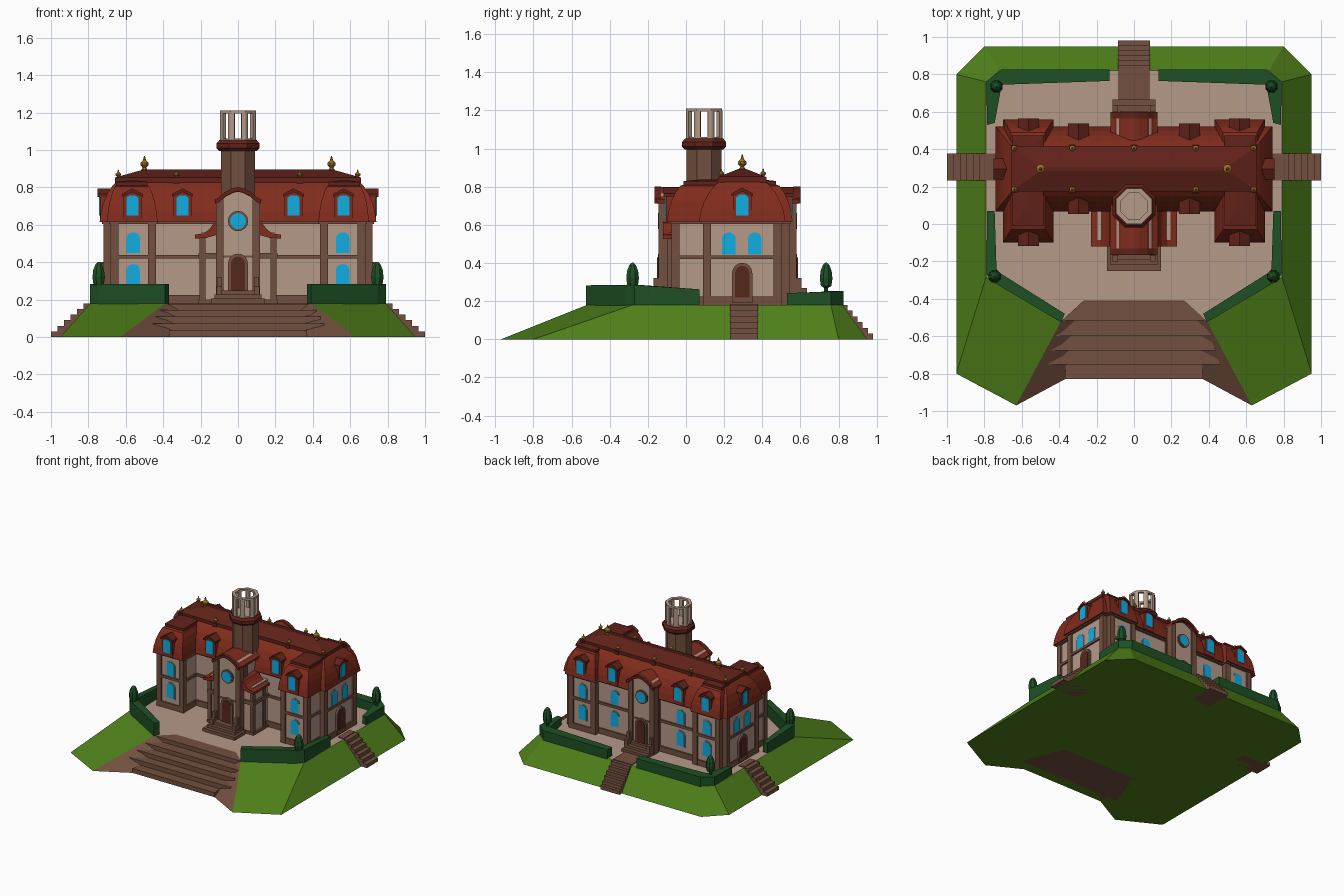
import bpy, bmesh, math
from mathutils import Matrix, Vector

if "Cube" in bpy.data.objects:
    bpy.data.objects.remove(bpy.data.objects["Cube"])

def mat(name, r, g, b):
    m = bpy.data.materials.new(name)
    m.diffuse_color = (r, g, b, 1)
    m.use_nodes = True
    m.node_tree.nodes["Principled BSDF"].inputs["Base Color"].default_value = m.diffuse_color
    return m

TAN, BROWN = mat("plaster", .46, .32, .25), mat("stone_brown", .17, .08, .05)
RED, DARK = mat("roof_red", .22, .025, .012), mat("roof_dark", .12, .016, .01)
GRASS, HEDGE = mat("grass", .08, .22, .01), mat("hedge_green", .013, .08, .018)
GLASS, DOOR, GOLD = mat("glass", .005, .42, .75), mat("door_wood", .09, .02, .012), mat("gold", .35, .18, .02)
I = Matrix()

def loft(name, rings, m, M=I, closed=False):
    """Skin a list of equal-length vertex rings, with end caps."""
    bm = bmesh.new()
    R = [[bm.verts.new(M @ Vector(p)) for p in r] for r in rings]
    n = len(R[0])
    pairs = list(zip(R, R[1:])) + ([(R[-1], R[0])] if closed else [])
    for a, b in pairs:
        for i in range(n):
            bm.faces.new((a[i], a[(i + 1) % n], b[(i + 1) % n], b[i]))
    if not closed:
        bm.faces.new(R[0]); bm.faces.new(R[-1])
    bmesh.ops.recalc_face_normals(bm, faces=bm.faces)
    me = bpy.data.meshes.new(name)
    bm.to_mesh(me); bm.free()
    me.materials.append(m)
    o = bpy.data.objects.new(name, me)
    bpy.context.collection.objects.link(o)
    return o

def rect(x0, x1, y0, y1, z):
    return [(x0, y0, z), (x1, y0, z), (x1, y1, z), (x0, y1, z)]

def box(name, x0, x1, y0, y1, z0, z1, m, M=I):
    return loft(name, [rect(x0, x1, y0, y1, z0), rect(x0, x1, y0, y1, z1)], m, M)

def plate(name, pts, y0, y1, m, M=I):
    """Extrude an (x, z) outline along y."""
    return loft(name, [[(x, y, z) for x, z in pts] for y in (y0, y1)], m, M)

def lathe(name, prof, n, loc, m, closed=False):
    ph = math.pi / n
    rings = [[(loc[0] + r * math.cos(ph + 2 * ph * i), loc[1] + r * math.sin(ph + 2 * ph * i), z)
              for i in range(n)] for r, z in prof]
    return loft(name, rings, m, closed=closed)

def arch(w, z0, z1, rise=None, n=8):
    rise = rise or w / 2
    return [(-w / 2, z0), (w / 2, z0)] + [(w / 2 * math.cos(math.pi * i / n),
            z1 - rise + rise * math.sin(math.pi * i / n)) for i in range(n + 1)]

def disc(r, z, n=16):
    return [(r * math.cos(2 * math.pi * i / n), z + r * math.sin(2 * math.pi * i / n)) for i in range(n)]

def face(x, y, deg=0):
    """Wall frame: local -y points out of the wall."""
    return Matrix.Translation((x, y, 0)) @ Matrix.Rotation(math.radians(deg), 4, 'Z')

# grassy mound with plateau
half_b = [(.8, .95), (.95, .8), (.95, -.8), (.63, -.97), (.37, -.83)]
half_t = [(.72, .82), (.79, .76), (.79, -.28), (.39, -.52), (.27, -.41)]
ring = lambda h, z: [(x, y, z) for x, y in h] + [(-x, y, z) for x, y in reversed(h)]
mound = loft("grass_mound", [ring(half_b, 0), ring(half_t, .18)], GRASS)
mound.data.materials.append(BROWN)
mound.data.materials.append(TAN)
for p in mound.data.polygons:
    if p.center.z > .17: p.material_index = 2
    elif p.center.y < -.5 and abs(p.center.x) < .5: p.material_index = 1

# broad front steps
for w0, w1, y, z in [(.27, .4, -.515, .178), (.28, .42, -.6, .145), (.3, .44, -.675, .11),
                     (.32, .46, -.75, .073), (.34, .37, -.83, .036)]:
    loft("front_step", [[(-w1, y, h), (w1, y, h), (w0, -.41, h), (-w0, -.41, h)] for h in (0, z)], BROWN)

# narrow stairs at back and sides
def stair(M, w, run, path):
    box("stair_path", -w, w, 0, path, .1, .186, BROWN, M)
    for i in range(6):
        box("stair_step", -w, w, -run * (i + 1) / 6, .05, 0, .18 - .03 * i, BROWN, M)
stair(face(0, .82, 180), .085, .16, .2)
for s in (1, -1):
    stair(face(s * .79, .305, s * 90), .073, .21, .05)

# hedges and trees
def hedge(s, pts):
    loft("hedge", [[(s * ox, oy, .15), (s * ox, oy, z), (s * ix, iy, z), (s * ix, iy, .15)]
                   for ox, oy, ix, iy, z in pts], HEDGE)
for s in (1, -1):
    hedge(s, [(.39, -.525, .37, -.48, .283), (.745, -.315, .72, -.26, .285),
              (.79, -.27, .735, -.24, .285), (.785, .07, .745, .07, .262)])
    hedge(s, [(.13, .825, .13, .765, .25), (.71, .825, .70, .745, .253),
              (.79, .76, .71, .73, .25), (.785, .53, .745, .54, .242)])
    for x, y in ((.745, -.28), (.735, .735)):
        lathe("topiary_tree", [(.012, .18), (.012, .27), (.03, .28), (.036, .32), (.031, .36),
                               (.018, .39), (.004, .402)], 8, (s * x, y), HEDGE)

# walls with corner posts and string courses
def block(name, x0, x1, y0, y1):
    box(name + "_walls", x0, x1, y0, y1, .17, .63, TAN)
    for z0, z1, e in ((.17, .225, .01), (.42, .44, .012), (.605, .625, .02)):
        box(name + "_band", x0 - e, x1 + e, y0 - e, y1 + e, z0, z1, BROWN)
    for x in (x0, x1):
        for y in (y0, y1):
            cx, cy = (x - .012, x + .03) if x == x0 else (x - .03, x + .012), \
                     (y - .012, y + .03) if y == y0 else (y - .03, y + .012)
            box(name + "_post", *cx, *cy, .17, .62, BROWN)

# curved mansard roof with overhanging rim and hipped cap
def mansard(name, a, b, top, ridge, zr):
    lerp = lambda f: [p + (q - p) * f for p, q in zip(a, b)]
    loft(name + "_roof", [rect(*lerp(f), z) for f, z in
         ((0, .615), (.08, .67), (.22, .72), (.45, .77), (.7, .805), (1, top))], RED)
    g = (b[0] - .012, b[1] + .012, b[2] - .012, b[3] + .012)
    loft(name + "_roof_cap", [rect(*g, top - .012), rect(*g, top + .015), rect(*ridge, zr)], DARK)

block("main", -.708, .708, .1, .49)
mansard("main", (-.74, .74, .068, .522), (-.645, .645, .185, .405), .838, (-.5, .5, .285, .305), .897)
for s in (1, -1):
    xs = lambda a, b: sorted((s * a, s * b))
    block("wing", *xs(.45, .67), -.065, .53)
    mansard("wing", (*xs(.43, .7), -.1, .56), (*xs(.495, .64), .0, .46), .815, (*xs(.555, .58), .08, .4), .838)

# windows, doors and dormers
def window(M, z0, z1):
    plate("window_frame", arch(.082, z0 - .006, z1 + .006, .035), -.004, .01, TAN, M)
    plate("window_glass", arch(.07, z0, z1, .03), -.007, .01, GLASS, M)

def door(M, z0, z1, w):
    plate("door_frame", arch(w + .03, z0 - .03, z1 + .016), -.018, .01, BROWN, M)
    plate("door_leaf", arch(w, z0, z1), -.022, .01, DOOR, M)

def dormer(M):
    plate("dormer_body", [(-.048, .62), (.048, .62), (.048, .76), (0, .78), (-.048, .76)], 0, .1, RED, M)
    plate("dormer_roof", [(-.056, .75), (0, .775), (.056, .75), (.056, .765), (0, .795), (-.056, .765)],
          -.012, .12, DARK, M)
    plate("dormer_glass", [(-.032, .65), (.032, .65), (.032, .745), (.015, .758), (-.015, .758), (-.032, .745)],
          -.006, .02, GLASS, M)

for s in (1, -1):
    for x, yf, yb in ((.565, -.105, .553), (.297, .065, .525)):
        dormer(face(s * x, yf))
        dormer(face(s * x, yb, 180))
    dormer(face(s * .738, .295, s * 90))
    for z0, z1 in ((.45, .56), (.27, .39)):
        window(face(s * .56, -.065), z0, z1)
        window(face(s * .56, .53, 180), z0, z1)
        window(face(s * .297, .49, 180), z0, z1)
    for y in (.225, .36):
        window(face(s * .708, y, s * 90), .445, .56)
    door(face(s * .708, .295, s * 90), .22, .385, .075)

# entrance bays with barrel roof, round window and door
def bay(M, depth):
    plate("bay_wall", arch(.2, .17, .785, .05), 0, depth, TAN, M)
    for s in (1, -1):
        box("bay_post", s * .078, s * .118, -.015, .04, .17, .735, BROWN, M)
        box("bay_side_pilaster", s * .1, s * .112, .06, .1, .17, .735, BROWN, M)
    outer = [(-.125, .735), (-.105, .745), (-.07, .775), (-.03, .795), (0, .802)]
    outer += [(-x, z) for x, z in reversed(outer[:-1])]
    inner = [(x * .95, z - .022) for x, z in reversed(outer)]
    plate("bay_roof_rim", outer + inner, -.035, -.0, DARK, M)
    plate("bay_roof", [(x, z - .003) for x, z in outer + inner], -.02, depth, RED, M)
    plate("round_window_frame", disc(.054, .62), -.012, .01, BROWN, M)
    plate("round_window_glass", disc(.043, .62), -.016, .01, GLASS, M)
    door(M, .25, .43, .075)
    box("bay_band", -.11, .11, -.006, .1, .425, .437, BROWN, M)

F = face(0, -.13)
bay(F, .3)
bay(face(0, .565, 180), .2)
for M, d, w in ((F, .12, .145), (face(0, .565, 180), .1, .115)):
    for i in range(3):
        box("porch_step", -w + .02 * i, w - .02 * i, -d + .03 * i, .02, .17, .205 + .022 * i, BROWN, M)
    for s in (1, -1):
        box("porch_pedestal", s * .085, s * .115, -.07, 0, .17, .27, BROWN, M)
        box("porch_pedestal_tall", s * .088, s * .112, -.04, 0, .17, .32, BROWN, M)

# side annexes with flared roofs
for s in (1, -1):
    box("annex_wall", s * .1, s * .195, -.085, .12, .17, .56, TAN)
    for y in (-.085, .05):
        box("annex_post", s * .175, s * .205, y - .012, y + .02, .17, .54, BROWN)
    for z in (.17, .42):
        box("annex_band", s * .1, s * .21, -.1, .12, z, z + .03, BROWN)
    prof = [(.1, .62), (.13, .61), (.15, .58), (.18, .555), (.23, .547), (.23, .527), (.17, .53), (.1, .55)]
    plate("annex_roof", [(s * x, z) for x, z in prof], -.12, .08, RED)

# octagonal tower with open lantern
T, k = (0, .095), 1 / math.cos(math.pi / 8)
lathe("tower_shaft", [(.092 * k, .6), (.092 * k, 1.01)], 8, T, BROWN)
lathe("tower_collar", [(.1 * k, .995), (.115 * k, 1.01), (.115 * k, 1.035), (.1 * k, 1.053)], 8, T, DARK)
lathe("lantern_floor", [(.094 * k, 1.045), (.094 * k, 1.062)], 8, T, TAN)
lathe("lantern_ring", [(.095 * k, 1.195), (.095 * k, 1.21), (.07 * k, 1.21), (.07 * k, 1.195)], 8, T, TAN, True)
for i in range(8):
    a = math.pi / 8 + i * math.pi / 4
    t = math.tan(math.pi / 8)
    pts = [(.1005, -.0085), (.1028, 0), (.1005, .0085), (.0955, .0185), (.075, .0125), (.075, -.0125), (.0955, -.0185)]
    M = Matrix.Translation((*T, 0)) @ Matrix.Rotation(a, 4, 'Z')
    loft("lantern_pillar", [[(x, y, z) for x, y in pts] for z in (1.05, 1.2)], TAN, M)

# gilded finials along the roof
def finial(x, y, z, f):
    box("finial_base", x - .018, x + .018, y - .018, y + .018, z - .05, z, DARK)
    lathe("finial", [(r * f, z + h * f) for r, h in ((.012, 0), (.008, .008), (.018, .018), (.018, .027),
                     (.007, .036), (.002, .055))], 8, (x, y), GOLD)
for y in (.185, .405):
    for x in (-.64, -.33, 0, .33, .64):
        finial(x, y, .85, .85)
for x in (-.5, .5):
    finial(x, .295, .895, 1.35)
